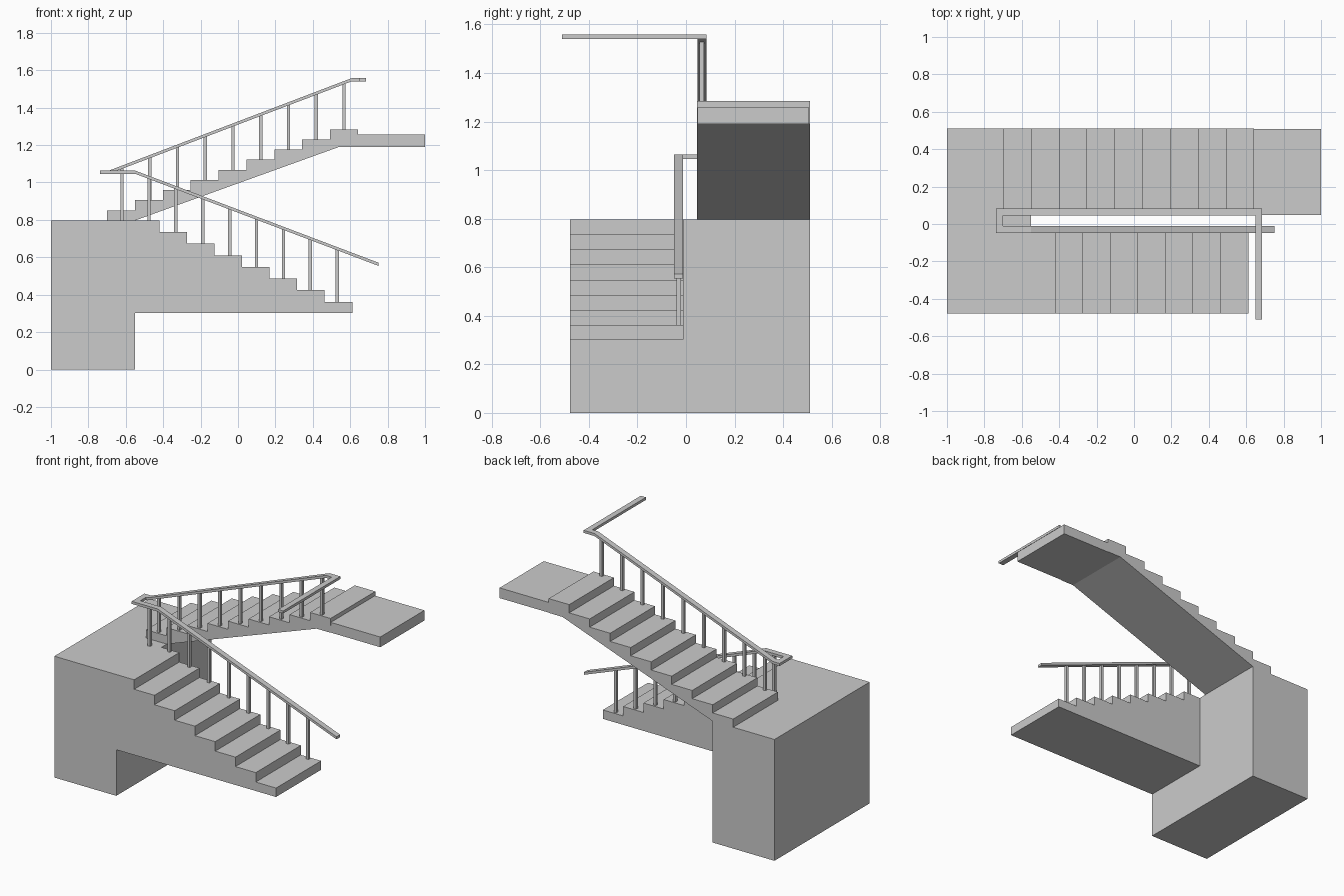
import bpy, bmesh
from mathutils import Vector

if "Cube" in bpy.data.objects:
    bpy.data.objects.remove(bpy.data.objects["Cube"])


def make_object(name, bm):
    bmesh.ops.recalc_face_normals(bm, faces=bm.faces[:])
    mesh = bpy.data.meshes.new(name)
    bm.to_mesh(mesh)
    bm.free()
    obj = bpy.data.objects.new(name, mesh)
    bpy.context.collection.objects.link(obj)
    return obj


def extrude_profile(name, pts, y0, y1):
    """Extrude an x-z outline from y0 to y1."""
    bm = bmesh.new()
    face = bm.faces.new([bm.verts.new((x, y0, z)) for x, z in pts])
    res = bmesh.ops.extrude_face_region(bm, geom=[face])
    verts = [g for g in res["geom"] if isinstance(g, bmesh.types.BMVert)]
    bmesh.ops.translate(bm, verts=verts, vec=(0, y1 - y0, 0))
    return make_object(name, bm)


def box(name, x0, x1, y0, y1, z0, z1):
    return extrude_profile(name, [(x0, z0), (x1, z0), (x1, z1), (x0, z1)], y0, y1)


def sweep_rail(name, path, width, height):
    """Sweep a flat rectangular section with mitred corners in plan."""
    pts = [Vector(p) for p in path]
    normals = []
    for a, b in zip(pts, pts[1:]):
        d = (b - a).xy.normalized()
        normals.append(Vector((-d.y, d.x)))
    bm = bmesh.new()
    rings = []
    for i, p in enumerate(pts):
        n0, n1 = normals[max(i - 1, 0)], normals[min(i, len(normals) - 1)]
        m = (n0 + n1) / (1 + n0.dot(n1)) * width / 2
        rings.append([bm.verts.new((p.x + s * m.x, p.y + s * m.y, p.z + t * height / 2))
                      for s, t in ((-1, -1), (1, -1), (1, 1), (-1, 1))])
    for r, q in zip(rings, rings[1:]):
        for k in range(4):
            bm.faces.new((r[k], r[(k + 1) % 4], q[(k + 1) % 4], q[k]))
    bm.faces.new(rings[0])
    bm.faces.new(rings[-1])
    return make_object(name, bm)


MID_Z = 0.797
LOW_Y, UP_Y = -0.03, 0.065

# Middle landing block
box("middle_landing", -1, -0.55, -0.478, 0.51, 0, MID_Z)

# Lower flight with flat underside
run, rise = 0.1473, 0.0622
lower = [(-0.55, 0.303), (-0.55, MID_Z)]
for i in range(8):
    x, z = -0.42 + i * run, MID_Z - i * rise
    lower += [(x, z), (x, z - rise)] if i < 7 else [(x, z)]
lower.append((lower[-1][0], 0.303))
extrude_profile("lower_flight", lower, -0.478, -0.01)

# Upper flight with sloped underside
urun, urise = 0.149, 0.0541
upper = [(0.64, 1.19), (0.54, 1.19), (-0.55, MID_Z), (-0.70, MID_Z)]
for i in range(9):
    x, z = -0.70 + i * urun, MID_Z + (i + 1) * urise
    upper += [(x, z), (x + urun, z)]
extrude_profile("upper_flight", upper, 0.045, 0.51)

# Top landing
box("top_landing", 0.64, 1, 0.048, 0.507, 1.19, 1.257)

# Continuous handrail
path = [(0.75, LOW_Y, 0.563), (-0.55, LOW_Y, 1.055), (-0.72, LOW_Y, 1.055),
        (-0.72, UP_Y, 1.055), (-0.69, UP_Y, 1.055), (0.607, UP_Y, 1.549),
        (0.667, UP_Y, 1.549), (0.667, -0.51, 1.549)]
sweep_rail("handrail", path, 0.037, 0.017)


def rail_z(x, a, b):
    t = min(max((x - a[0]) / (b[0] - a[0]), 0), 1)
    return a[2] + t * (b[2] - a[2])


# Balusters on both flights
h = 0.0088
for i in range(9):
    x = -0.62 + i * 0.1438
    z0 = MID_Z - max(i - 1, 0) * rise
    box(f"lower_baluster_{i + 1}", x - h, x + h, LOW_Y - h, LOW_Y + h,
        z0, rail_z(x, path[1], path[0]))
    x = -0.62 + i * 0.1483
    z0 = MID_Z + (i + 1) * urise
    box(f"upper_baluster_{i + 1}", x - h, x + h, UP_Y - h, UP_Y + h,
        z0, rail_z(x, path[4], path[5]))
